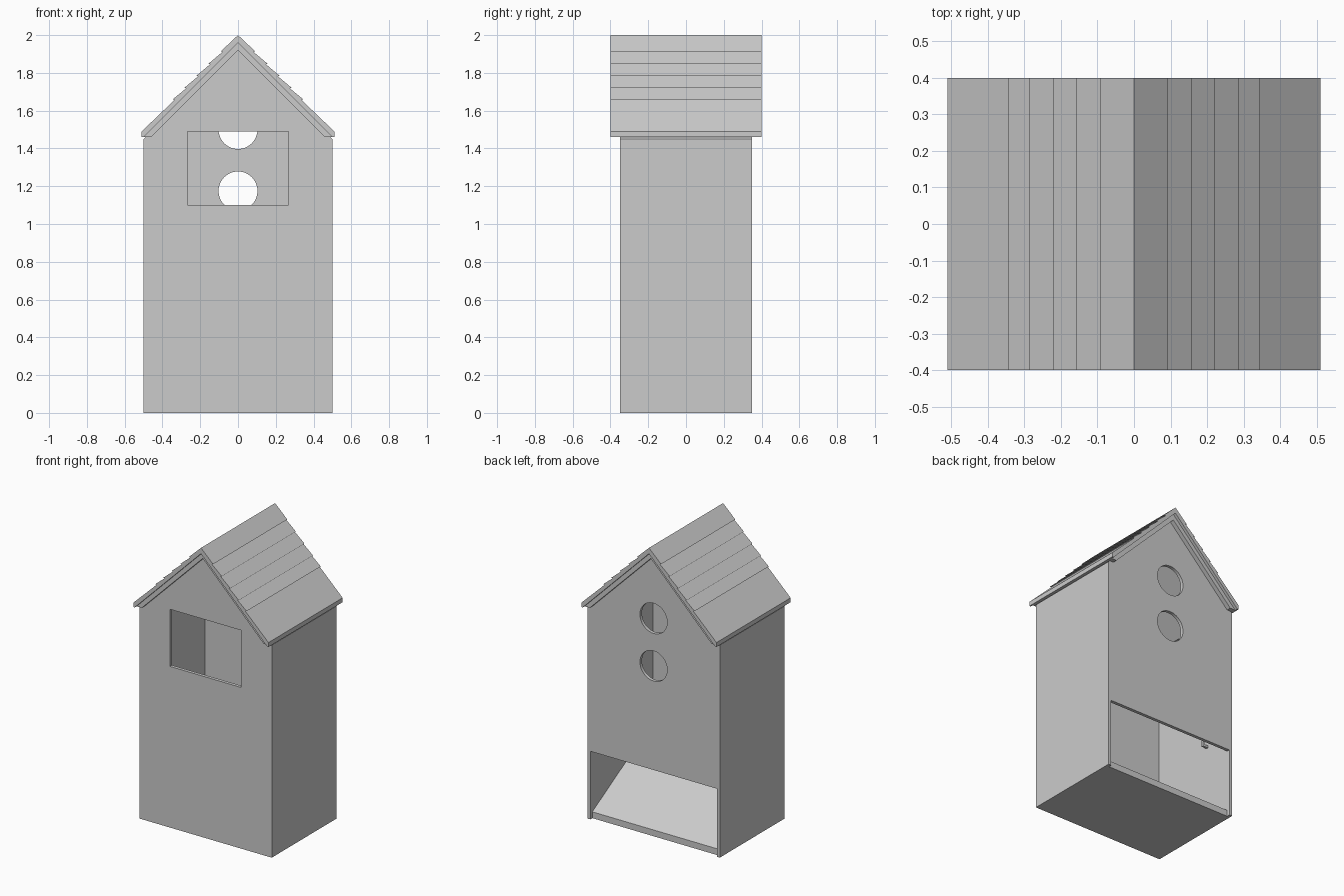
import bpy, bmesh

cube = bpy.data.objects.get("Cube")
if cube:
    bpy.data.objects.remove(cube, do_unlink=True)

GREY = (0.6, 0.6, 0.6, 1.0)
mat = bpy.data.materials.new("plain grey")
mat.use_nodes = True
mat.diffuse_color = GREY
mat.node_tree.nodes["Principled BSDF"].inputs["Base Color"].default_value = GREY

W, D, T = 0.5, 0.35, 0.022      # half width, half depth, wall thickness
IW, ID = W - T, D - T           # inner half sizes
FLOOR = 0.04


def prism(name, pts, a, b, axis="y"):
    """Extrude a closed profile (xz along y, or yz along x) from a to b."""
    bm = bmesh.new()
    place = (lambda p: (p[0], a, p[1])) if axis == "y" else (lambda p: (a, p[0], p[1]))
    face = bm.faces.new([bm.verts.new(place(p)) for p in pts])
    ext = bmesh.ops.extrude_face_region(bm, geom=[face])["geom"]
    move = (0, b - a, 0) if axis == "y" else (b - a, 0, 0)
    bmesh.ops.translate(bm, vec=move, verts=[g for g in ext if isinstance(g, bmesh.types.BMVert)])
    bmesh.ops.recalc_face_normals(bm, faces=bm.faces)
    mesh = bpy.data.meshes.new(name)
    bm.to_mesh(mesh)
    bm.free()
    mesh.materials.append(mat)
    ob = bpy.data.objects.new(name, mesh)
    bpy.context.collection.objects.link(ob)
    return ob


def box(name, x0, x1, y0, y1, z0, z1):
    return prism(name, [(x0, z0), (x1, z0), (x1, z1), (x0, z1)], y0, y1)


def hole(z, r=0.103):
    bpy.ops.mesh.primitive_cylinder_add(vertices=48, radius=r, depth=0.3,
                                        location=(0, D, z), rotation=(1.5707963, 0, 0))
    return bpy.context.object


def select(ob):
    bpy.ops.object.select_all(action="DESELECT")
    ob.select_set(True)
    bpy.context.view_layer.objects.active = ob


def cut(ob, cutter):
    """Subtract the cutter, then discard it."""
    cutter.hide_render = True
    mod = ob.modifiers.new("cut", "BOOLEAN")
    mod.operation, mod.solver, mod.object = "DIFFERENCE", "EXACT", cutter
    select(ob)
    bpy.ops.object.modifier_apply(modifier=mod.name)
    bpy.data.objects.remove(cutter, do_unlink=True)


# Gabled body, hollowed and open to the roof
body = prism("house_body", [(-W, 0), (W, 0), (W, 1.45), (0, 1.94), (-W, 1.45)], -D, D)
cut(body, box("cavity", -IW, IW, -ID, ID, FLOOR, 2.2))
# Front window, rear round holes and rear lower opening
cut(body, box("window_cutter", -0.268, 0.268, -0.5, -0.2, 1.1, 1.49))
for z in (1.175, 1.5):
    cut(body, hole(z))
cut(body, box("opening_cutter", -IW, IW, ID, 0.5, -0.1, 0.465))
select(body)
bpy.ops.object.shade_smooth_by_angle(angle=0.5)

# Sloping floor that rises towards the front
prism("sloped_floor", [(ID, FLOOR - 0.01), (ID, FLOOR + 0.003),
                       (-ID, FLOOR + 0.37), (-ID, FLOOR - 0.01)], -IW, IW, "x")

# Roof covering of overlapping boards
half = []
for x in (0.092, 0.157, 0.222, 0.286, 0.345):
    z = 2.0 - x + 0.005
    half += [(x, z), (x - 0.012, z)]
half += [(0.51, 1.49), (0.51, 1.46), (0.5, 1.46)]
prism("roof_boards", [(0, 2.0)] + half + [(0, 1.96)] + [(-x, z) for x, z in reversed(half)],
      -0.4, 0.4)

# Inner roof layer, set back under the covering
prism("roof_lining", [(0, 1.96), (0.5, 1.46), (0.46, 1.46), (0, 1.92),
                      (-0.46, 1.46), (-0.5, 1.46)], -0.38, 0.38)

# Small peg on the inner wall
box("peg_stem", -IW, -IW + 0.04, 0.13, 0.145, 0.57, 0.585)
box("peg_tip", -IW + 0.03, -IW + 0.04, 0.13, 0.145, 0.57, 0.61)
